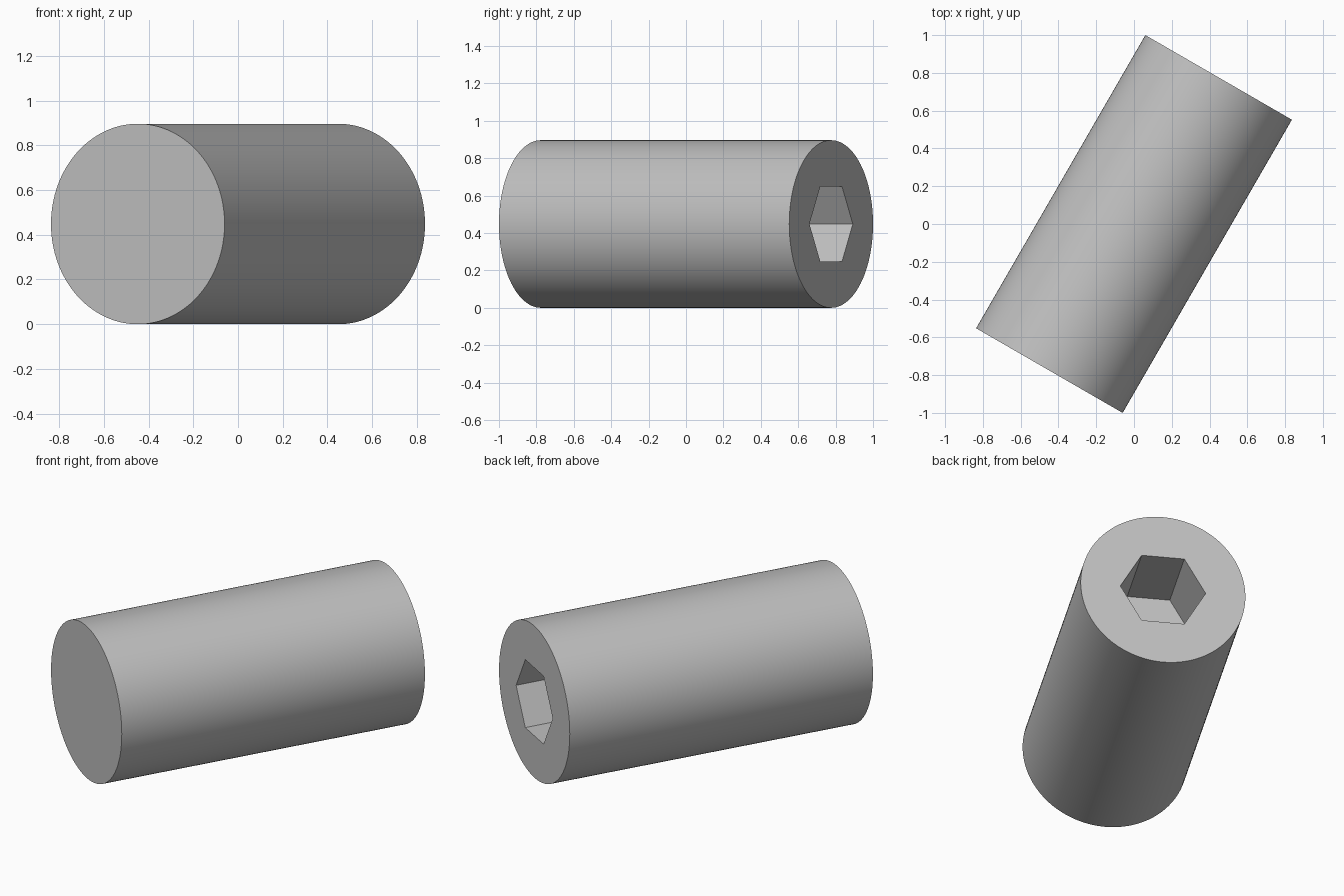
import bpy
import math
from mathutils import Matrix

default_cube = bpy.data.objects.get("Cube")
if default_cube:
    bpy.data.objects.remove(default_cube, do_unlink=True)

DIAMETER = 0.896
LENGTH = 2 * DIAMETER
SOCKET_RADIUS = 0.232
SOCKET_DEPTH = DIAMETER / 2

# Local +z becomes the pin axis, pointing to the back and 30 degrees to the left
lay_down = Matrix.Rotation(math.radians(-30), 4, "Z") @ Matrix.Rotation(math.radians(-90), 4, "X")
placement = Matrix.Translation((0, 0, DIAMETER / 2)) @ lay_down


def prism(name, sides, radius, depth, offset, turn=0):
    """Regular prism along the pin axis, with its centre moved by offset."""
    bpy.ops.mesh.primitive_cylinder_add(vertices=sides, radius=radius, depth=depth)
    obj = bpy.context.object
    obj.name = name
    spin = Matrix.Rotation(math.radians(turn), 4, "Z")
    obj.data.transform(placement @ Matrix.Translation((0, 0, offset)) @ spin)
    return obj


steel = bpy.data.materials.new("grey_steel")
steel.use_nodes = True
colour = (0.527, 0.527, 0.527, 1)
steel.diffuse_color = colour
steel.node_tree.nodes["Principled BSDF"].inputs["Base Color"].default_value = colour

# Solid round body
body = prism("pin_body", 128, DIAMETER / 2, LENGTH, 0)
body.data.materials.append(steel)

# Hexagonal socket with flats at top and bottom, sunk into the back end
cutter = prism("socket_cutter", 6, SOCKET_RADIUS, 2 * SOCKET_DEPTH, LENGTH / 2, turn=30)
cutter.data.materials.append(steel)
cutter.hide_render = True

cut = body.modifiers.new("hex_socket", "BOOLEAN")
cut.operation = "DIFFERENCE"
cut.solver = "EXACT"
cut.object = cutter

bpy.ops.object.select_all(action="DESELECT")
body.select_set(True)
bpy.context.view_layer.objects.active = body
bpy.ops.object.modifier_apply(modifier=cut.name)
bpy.data.objects.remove(cutter, do_unlink=True)

# Smooth barrel with crisp rims and socket corners
bpy.ops.object.shade_smooth_by_angle(angle=math.radians(30))
